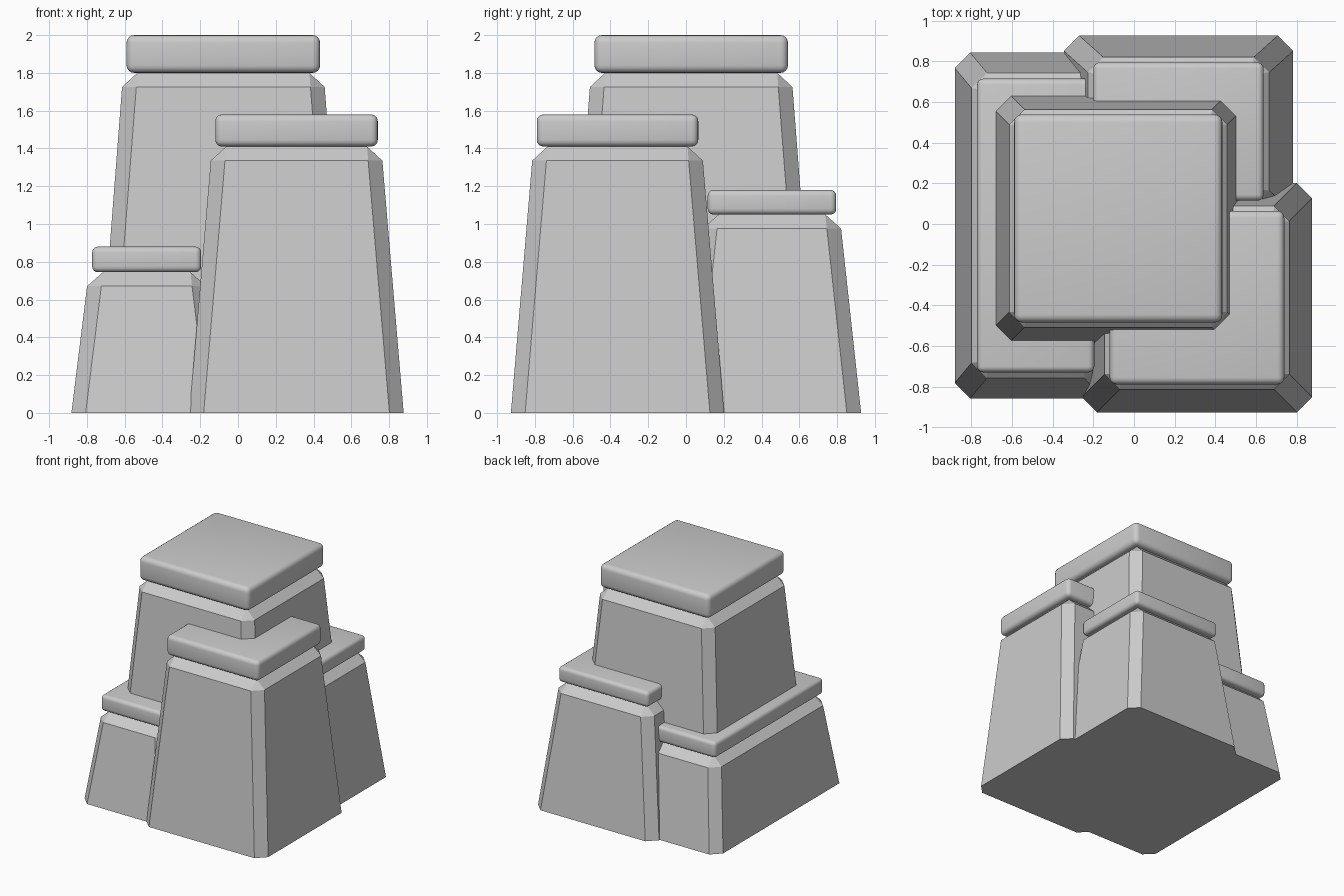
import bpy, bmesh
from mathutils import Vector

if "Cube" in bpy.data.objects:
    bpy.data.objects.remove(bpy.data.objects["Cube"])


def box_object(name, lo, hi, grow, bevel, segments, keep_base):
    """Box from lo to hi; base widened by grow (x, y); edges bevelled."""
    bm = bmesh.new()
    bmesh.ops.create_cube(bm, size=1)
    lo, hi = Vector(lo), Vector(hi)
    mid, size = (lo + hi) / 2, hi - lo
    base = []
    for v in bm.verts:
        s = v.co * 2
        v.co = Vector((mid[i] + s[i] * size[i] / 2 for i in range(3)))
        if s.z < 0:
            v.co.x += s.x * grow[0]
            v.co.y += s.y * grow[1]
            base.append(v)
    edges = [e for e in bm.edges
             if not (keep_base and all(v in base for v in e.verts))]
    bmesh.ops.bevel(bm, geom=edges, offset=bevel, segments=segments,
                    profile=0.5, affect='EDGES', clamp_overlap=True)
    bmesh.ops.recalc_face_normals(bm, faces=bm.faces)
    me = bpy.data.meshes.new(name)
    bm.to_mesh(me)
    bm.free()
    ob = bpy.data.objects.new(name, me)
    bpy.context.collection.objects.link(ob)
    return ob


# name, cap x range, cap y range, body top z, cap top z, base flare, cap rounding
PILLARS = [
    ("centre", (-0.59, 0.435), (-0.485, 0.54), 1.80, 2.00, (0.157, 0.157), 0.04),
    ("front_right", (-0.12, 0.74), (-0.79, 0.065), 1.41, 1.58, (0.137, 0.137), 0.035),
    ("back_right", (-0.20, 0.638), (0.115, 0.795), 1.05, 1.18, (0.145, 0.132), 0.03),
    ("left", (-0.772, -0.195), (-0.73, 0.715), 0.745, 0.88, (0.11, 0.128), 0.03),
]
LIP = 0.018

for name, (x0, x1), (y0, y1), z_body, z_cap, flare, rounding in PILLARS:
    # tapered chamfered body
    box_object(name + "_pillar", (x0 - LIP, y0 - LIP, 0),
               (x1 + LIP, y1 + LIP, z_body),
               [f - LIP for f in flare], 0.075, 1, True)
    # rounded cap slab
    cap = box_object(name + "_cap", (x0, y0, z_body), (x1, y1, z_cap),
                     (0, 0), rounding, 4, False)
    for p in cap.data.polygons:
        p.use_smooth = True
